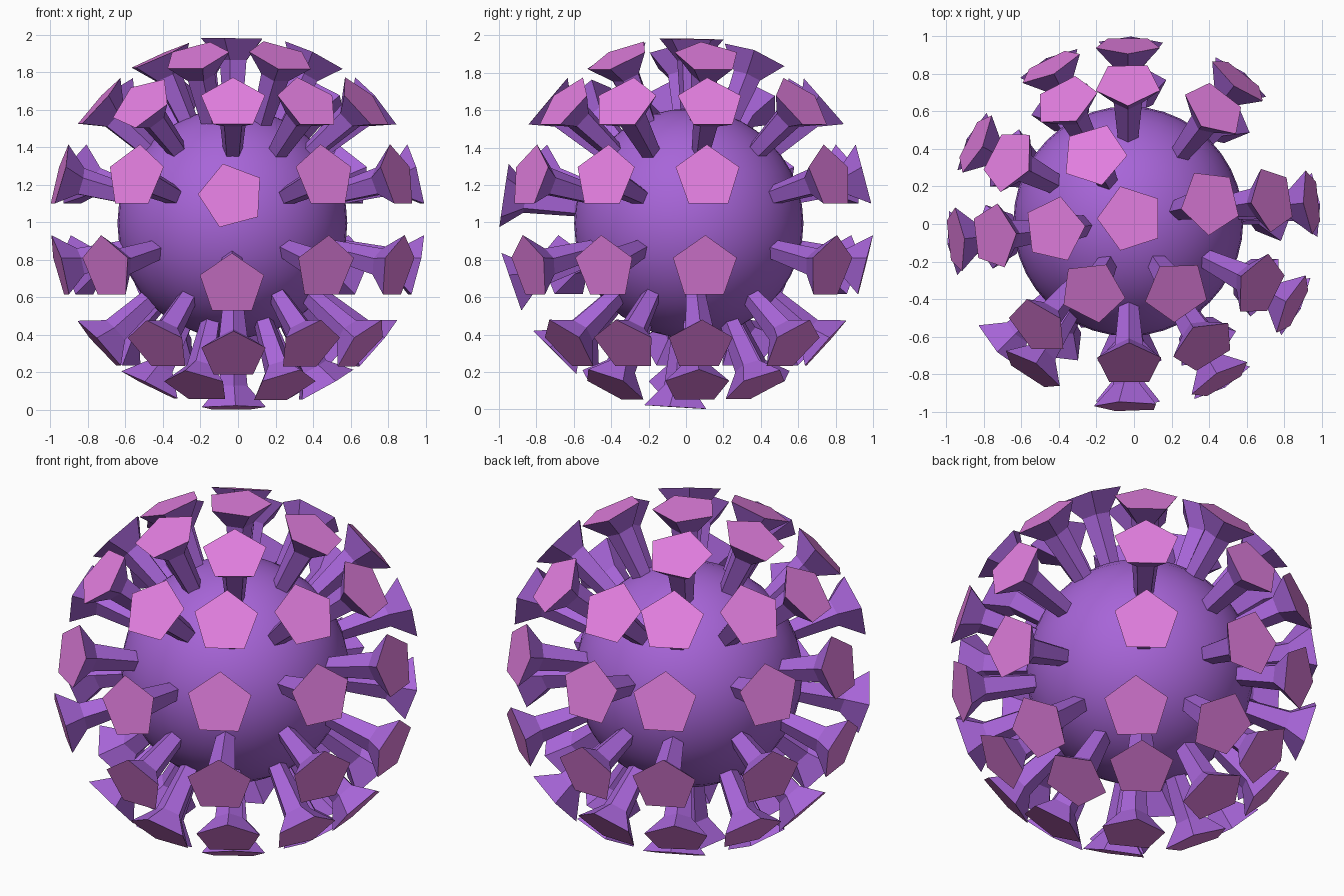
import bpy, bmesh
from math import cos, sin, pi, radians
from mathutils import Vector, Matrix

if "Cube" in bpy.data.objects:
    bpy.data.objects.remove(bpy.data.objects["Cube"])

CORE = Vector((-0.03, 0.015, 0.995))   # ball centre
SHELL = Vector((0, 0, 0.995))          # centre of the shell the caps lie on
REACH = 0.985                          # cap distance from shell centre


def material(name, rgb):
    m = bpy.data.materials.new(name)
    m.diffuse_color = (*rgb, 1)
    m.use_nodes = True
    m.node_tree.nodes["Principled BSDF"].inputs["Base Color"].default_value = m.diffuse_color
    return m


purple = material("purple", (0.39, 0.13, 0.69))
pink = material("pink", (0.76, 0.21, 0.74))

# Core ball
bpy.ops.mesh.primitive_uv_sphere_add(segments=40, ring_count=20, radius=0.613, location=CORE)
ball = bpy.context.object
ball.name = "core_ball"
ball.data.materials.append(purple)
bpy.ops.object.shade_smooth()

# Spike rings: elevation, azimuths of the spikes
RINGS = [
    (88, [120]),
    (64.5, [16, 120, 184, 238.5, 302.5]),
    (40.5, [10, 55, 92.5, 119, 153, 185, 227, 268, 300, 334]),
    (14.5, [7, 54, 92, 118, 153, 185, 235, 299, 333]),
    (8.5, [268]),
    (-14, [6, 54, 91, 118, 153, 186, 223, 299, 333]),
    (-19.5, [268]),
    (-41.5, [6, 51, 90, 121, 153, 185, 235, 301, 334]),
    (-45.5, [268]),
    (-62, [7, 55, 118, 183, 242, 302]),
    (-87, [240]),
]
# Turned caps: (elevation, azimuth) -> roll in degrees
ROLLS = {(88, 120): -49, (8.5, 268): 15, (40.5, 227): -20, (64.5, 120): -12}
# Spike profile: distance back from the cap, radius
PROFILE = [(0.46, 0.050), (0.115, 0.079), (0, 0.18)]


def add_spike(bm, el, az):
    """Flared five-sided stalk ending in a flat pink cap."""
    e, a = radians(el), radians(az)
    tip = SHELL + REACH * Vector((cos(e) * cos(a), cos(e) * sin(a), sin(e)))
    axis = (tip - CORE).normalized()
    frame = Matrix.Translation(tip) @ axis.to_track_quat('Z', 'Y').to_matrix().to_4x4()
    start = pi / 2 + radians(ROLLS.get((el, az), 0))
    angles = [start + k * 2 * pi / 5 for k in range(5)]
    loops = [[bm.verts.new(frame @ Vector((r * cos(t), r * sin(t), -d))) for t in angles]
             for d, r in PROFILE]
    for lo, hi in zip(loops, loops[1:]):
        for k in range(5):
            n = (k + 1) % 5
            bm.faces.new((lo[k], lo[n], hi[n], hi[k]))
    bm.faces.new(loops[0][::-1])
    bm.faces.new(loops[-1]).material_index = 1


# All spikes
bm = bmesh.new()
for el, azimuths in RINGS:
    for az in azimuths:
        add_spike(bm, el, az)
mesh = bpy.data.meshes.new("spikes")
bm.to_mesh(mesh)
bm.free()
mesh.materials.append(purple)
mesh.materials.append(pink)
bpy.context.collection.objects.link(bpy.data.objects.new("spikes", mesh))
